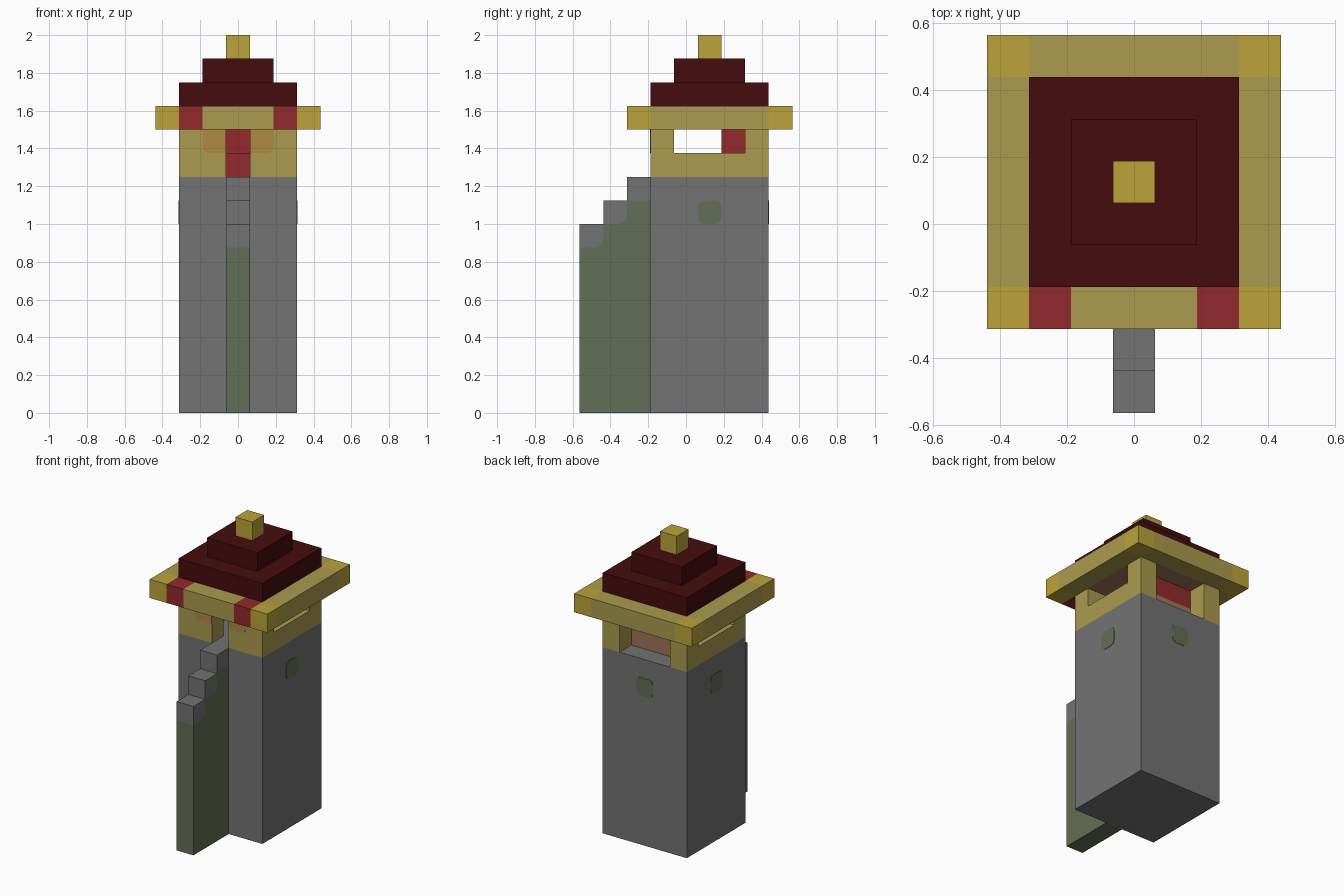
import bpy
from mathutils import Vector

cube = bpy.data.objects.get("Cube")
if cube:
    bpy.data.objects.remove(cube, do_unlink=True)

U = 0.125  # one block


def material(name, *rgb):
    lin = [((c / 255 + 0.055) / 1.055) ** 2.4 for c in rgb]
    m = bpy.data.materials.new(name)
    m.use_nodes = True
    m.diffuse_color = (*lin, 1)
    m.node_tree.nodes["Principled BSDF"].inputs["Base Color"].default_value = (*lin, 1)
    return m


stone = material("grey stone", 115, 115, 115)
moss = material("mossy green", 100, 110, 86)
sand = material("dull yellow", 171, 155, 78)
gold = material("gold", 188, 164, 58)
red = material("red", 146, 42, 45)
maroon = material("dark maroon", 70, 12, 14)
orange = material("orange", 178, 137, 70)
brown = material("light brown", 160, 116, 88)


def prism(name, pts, origin, across, up, depth, mat):
    """Extrude a flat outline, given in blocks, along depth."""
    o, a, b, d = (Vector(v) for v in (origin, across, up, depth))
    ring = [o + a * s + b * t for s, t in pts]
    n = len(ring)
    faces = [tuple(range(n))[::-1], tuple(range(n, 2 * n))]
    faces += [(i, (i + 1) % n, (i + 1) % n + n, i + n) for i in range(n)]
    if a.cross(b).dot(d) < 0:
        faces = [f[::-1] for f in faces]
    me = bpy.data.meshes.new(name)
    me.from_pydata([p * U for p in ring] + [(p + d) * U for p in ring], [], faces)
    me.materials.append(mat)
    ob = bpy.data.objects.new(name, me)
    bpy.context.collection.objects.link(ob)
    return ob


def box(name, x, y, z, mat):
    pts = [(x[0], y[0]), (x[1], y[0]), (x[1], y[1]), (x[0], y[1])]
    return prism(name, pts, (0, 0, z[0]), (1, 0, 0), (0, 1, 0), (0, 0, z[1] - z[0]), mat)


def rounded(corners, r=0.25):
    """One-block square outline with the listed corners rounded."""
    pts = []
    square = [(-.5, -.5), (.5, -.5), (.5, .5), (-.5, .5)]
    for i, c in enumerate(square):
        c = Vector(c)
        if i not in corners:
            pts.append(c)
            continue
        before = (Vector(square[i - 1]) - c) * r
        after = (Vector(square[(i + 1) % 4]) - c) * r
        pts += [c + before, c + (before + after) * 0.29, c + after]
    return pts


# Tower shaft
box("tower_shaft", (-2.5, 2.5), (-1.5, 3.5), (0, 10), stone)

# Stair buttress: mossy base with stone steps on top
seam = [(-4.5, 7), (-3.8, 7), (-3.6, 7.1), (-3.5, 7.3), (-3.5, 8),
        (-2.8, 8), (-2.6, 8.1), (-2.5, 8.3), (-2.5, 9), (-1.5, 9)]
steps = [(-1.5, 10), (-2.5, 10), (-2.5, 9), (-3.5, 9), (-3.5, 8), (-4.5, 8)]
side = dict(origin=(-.5, 0, 0), across=(0, 1, 0), up=(0, 0, 1), depth=(1, 0, 0))
prism("stair_base", [(-4.5, 0), (-1.5, 0)] + seam[::-1], mat=moss, **side)
prism("stair_steps", seam + steps, mat=stone, **side)

# Moss patches and front wall tints
PLATE = 0.02
patch = rounded((0, 1, 2, 3))
prism("back_moss", patch, (0, 3.5, 8.5), (1, 0, 0), (0, 0, 1), (0, PLATE, 0), moss)
for label, s in (("left", 1), ("right", -1)):
    prism(label + "_moss", patch, (2.5 * s, 1, 8.5), (0, 1, 0), (0, 0, 1),
          (PLATE * s, 0, 0), moss)
    prism(label + "_front_tint", rounded((1,)), (s, -1.5, 11.5), (s, 0, 0), (0, 0, 1),
          (0, -PLATE, 0), orange)

    # Lookout walls, mirrored
    def pair(part, x, y, z, mat):
        box(label + part, sorted((x[0] * s, x[1] * s)), y, z, mat)

    pair("_front_wall", (.5, 2.5), (-1.5, -.5), (10, 12), sand)
    pair("_window_sill", (1.5, 2.5), (-.5, 2.5), (10, 11), sand)
    pair("_back_post", (1.5, 2.5), (2.5, 3.5), (10, 12), sand)

    # Eaves, mirrored
    pair("_front_eave_corner", (2.5, 3.5), (-2.5, -1.5), (12, 13), gold)
    pair("_back_eave_corner", (2.5, 3.5), (3.5, 4.5), (12, 13), gold)
    pair("_eave", (2.5, 3.5), (-1.5, 3.5), (12, 13), sand)
    pair("_eave_red_block", (1.5, 2.5), (-2.5, -1.5), (12, 13), red)

# Lookout interior
box("seat", (-.5, .5), (.5, 1.5), (10, 11), red)
box("bench_base", (-1.5, 1.5), (1.5, 2.5), (10, 11), brown)
box("bench_back", (-1.5, 1.5), (1.5, 2.5), (11, 12), red)
box("ceiling", (-2.5, 2.5), (-1.5, 3.5), (12, 13), brown)

# Front and back eaves
box("front_eave", (-1.5, 1.5), (-2.5, -1.5), (12, 13), sand)
box("back_eave", (-2.5, 2.5), (3.5, 4.5), (12, 13), sand)

# Stepped roof and finial
for name, h, z, mat in (("lower_roof", 2.5, 13, maroon), ("upper_roof", 1.5, 14, maroon),
                        ("finial", .5, 15, gold)):
    box(name, (-h, h), (1 - h, 1 + h), (z, z + 1), mat)
